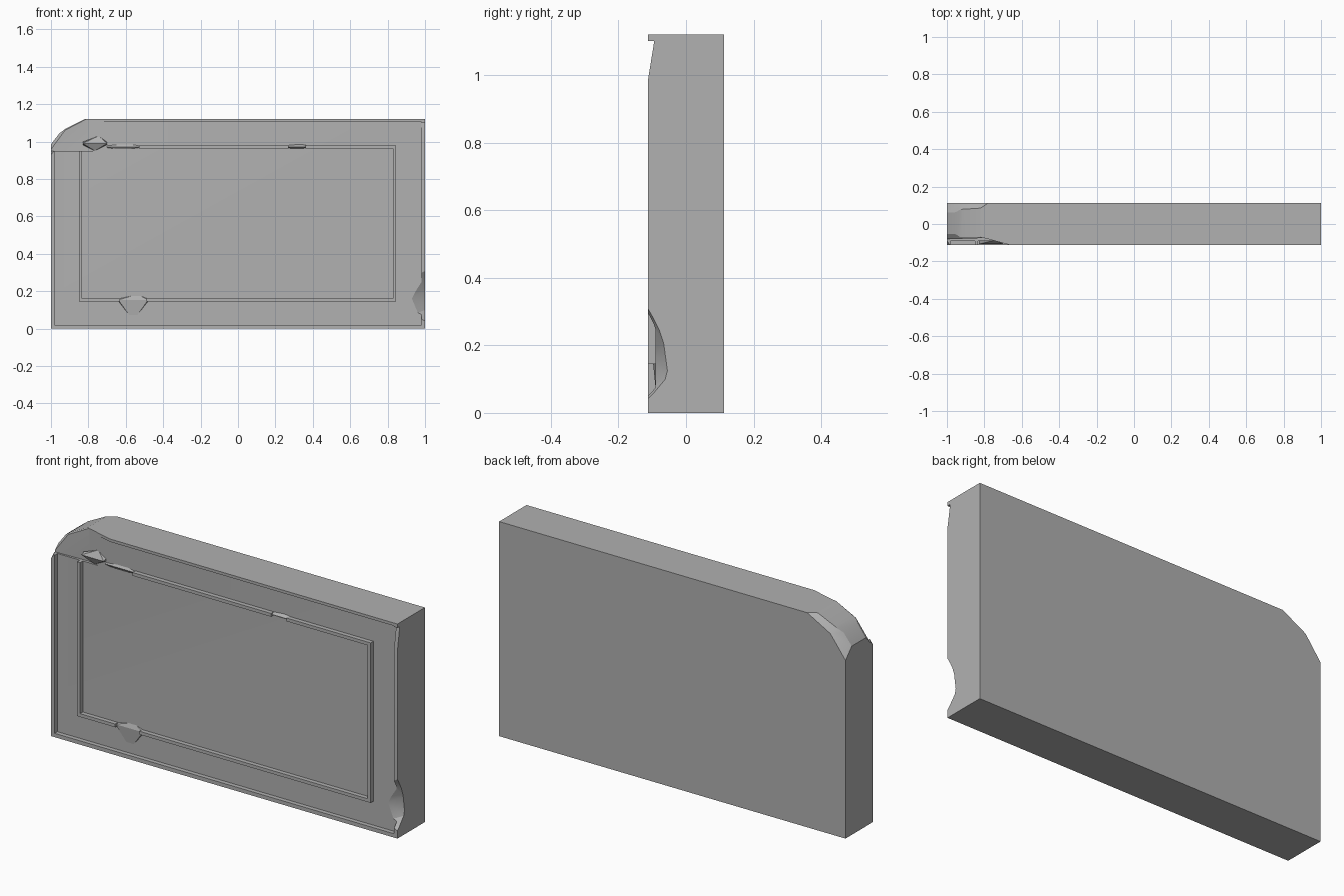
import bpy, bmesh
from mathutils import Vector

if "Cube" in bpy.data.objects:
    bpy.data.objects.remove(bpy.data.objects["Cube"])

FRONT, FACE, BACK, TOP = -0.113, -0.09, 0.113, 1.12

stone = bpy.data.materials.new("dark_stone")
stone.diffuse_color = (0.44, 0.44, 0.44, 1)
stone.use_nodes = True
stone.node_tree.nodes["Principled BSDF"].inputs["Base Color"].default_value = stone.diffuse_color


def to_object(name, bm):
    bmesh.ops.recalc_face_normals(bm, faces=bm.faces)
    me = bpy.data.meshes.new(name)
    bm.to_mesh(me)
    bm.free()
    me.materials.append(stone)
    ob = bpy.data.objects.new(name, me)
    bpy.context.collection.objects.link(ob)
    return ob


def hull(name, pts):
    bm = bmesh.new()
    for p in pts:
        bm.verts.new(p)
    res = bmesh.ops.convex_hull(bm, input=bm.verts)
    junk = {g for g in res["geom_interior"] if isinstance(g, bmesh.types.BMVert)}
    bmesh.ops.delete(bm, geom=list(junk), context='VERTS')
    bmesh.ops.dissolve_limit(bm, angle_limit=0.01, verts=bm.verts, edges=bm.edges)
    return to_object(name, bm)


def box_pts(x0, x1, y0, y1, z0, z1):
    return [(x, y, z) for x in (x0, x1) for y in (y0, y1) for z in (z0, z1)]


def cut(ob, cutter):
    cutter.hide_render = True
    m = ob.modifiers.new("cut", 'BOOLEAN')
    m.object, m.operation, m.solver = cutter, 'DIFFERENCE', 'EXACT'
    bpy.context.view_layer.objects.active = ob
    bpy.ops.object.modifier_apply(modifier=m.name)
    bpy.data.objects.remove(cutter)


# Slab, with its top left corner worn away by slicing planes
bm = bmesh.new()
for p in box_pts(-1, 1, FRONT, BACK, 0, TOP):
    bm.verts.new(p)
bmesh.ops.convex_hull(bm, input=bm.verts)
planes = [((-1, 0, 0.985), (-1.3, 0, 1)),
          ((-0.96, 0, 1.04), (-0.75, 0, 1)),
          ((-0.88, 0, 1.09), (-0.5, 0, 1)),
          ((-1, BACK, 0.93), (-1, 0.8, 0.75)),
          ((-0.87, BACK, 1.07), (-0.55, 0.8, 1)),
          ((-1, FACE, 0.95), (-1, -0.7, 0.75)),
          ((-0.87, FACE, 1.08), (-0.5, -0.7, 1))]
for co, no in planes:
    bmesh.ops.bisect_plane(bm, geom=bm.verts[:] + bm.edges[:] + bm.faces[:],
                           plane_co=co, plane_no=Vector(no).normalized(), clear_outer=True)
    bmesh.ops.holes_fill(bm, edges=[e for e in bm.edges if e.is_boundary], sides=0)
bmesh.ops.dissolve_limit(bm, angle_limit=0.01, verts=bm.verts, edges=bm.edges)
slab = to_object("slab", bm)

# Recessed front inside a thin outer lip
cut(slab, hull("recess_cutter", box_pts(-0.98, 0.98, -0.3, FACE, 0.02, 1.105)))

# Lip lost around the worn corner
cut(slab, hull("corner_cutter", [(x, y, z) for z in (0.95, 1.3) for x, y in
               ((-1.1, -0.3), (-0.62, -0.3), (-0.66, FRONT), (-0.8, -0.075), (-1.1, -0.085))]))

# Chip low on the right front edge
cut(slab, hull("side_chip_cutter", [(1.03, -0.04, 0.11), (1.03, -0.055, 0.22), (1.03, -0.08, 0.27),
               (1.03, -0.12, 0.34), (1.03, -0.09, 0.05), (1.03, -0.12, 0.02),
               (0.93, -0.09, 0.16), (0.88, -0.12, 0.18), (0.92, -0.12, 0.07), (0.95, -0.12, 0.29)]))

# Worn top of the right lip
cut(slab, hull("lip_wear_cutter", [(x, y, z) for x in (0.96, 1.1) for y, z in
               ((FRONT - 0.002, 0.97), (-0.094, 1.10), (-0.3, 0.97), (-0.3, 1.10))]))


# Raised border strips around the panel, with broken ends
def strip(name, x0, x1, z0, z1):
    return hull(name, box_pts(x0, x1, FRONT, FACE + 0.01, z0, z1))


parts = [strip("border_left", -0.85, -0.833, 0.145, 0.95),
         strip("border_right", 0.828, 0.845, 0.145, 0.98),
         strip("border_bottom_left", -0.833, -0.63, 0.145, 0.162),
         strip("border_bottom", -0.49, 0.828, 0.145, 0.162),
         strip("border_top_left", -0.53, 0.27, 0.963, 0.98),
         strip("border_top_right", 0.36, 0.828, 0.963, 0.98)]


# Low worn stumps where the border is broken, and rubble at the corner
def stump(name, x0, x1, z, low, high, tip):
    xm, y = (x0 + x1) / 2, FACE + 0.003
    return hull(name, [(x0, y, z - .008), (x0, y, z + .008), (x0, tip, z),
                       (xm, tip, z), (x1, tip, z),
                       (x1, y, z - .008), (x1, y, z + .008),
                       (xm, y, z - low), (xm + .02, y, z + high)])


parts += [stump("worn_top", 0.26, 0.37, 0.972, 0.012, 0.015, -0.106),
          stump("worn_bottom", -0.64, -0.48, 0.153, 0.11, 0.03, -0.098),
          stump("corner_rubble", -0.83, -0.70, 0.99, 0.04, 0.04, -0.108),
          stump("corner_trail", -0.70, -0.53, 0.972, 0.02, 0.02, -0.095)]

for ob in [slab] + parts:
    bpy.ops.object.select_all(action='DESELECT')
    ob.select_set(True)
    bpy.context.view_layer.objects.active = ob
    bpy.ops.object.shade_smooth_by_angle(angle=0.45)
